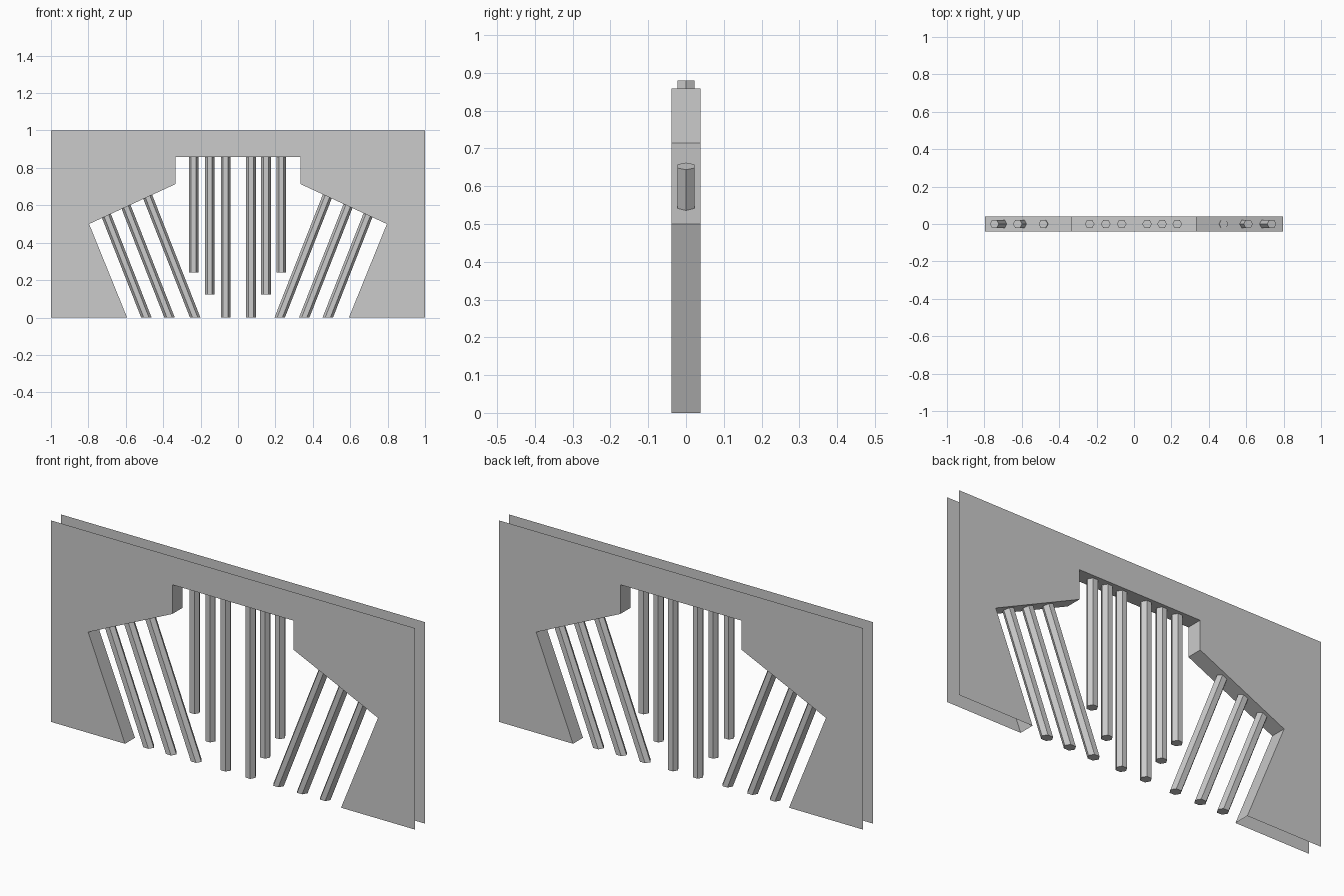
import bpy, math
from mathutils import Vector

if "Cube" in bpy.data.objects:
    bpy.data.objects.remove(bpy.data.objects["Cube"])

HALF = 0.039   # half the gap between the two face sheets
R = 0.026      # rod radius
LEAN = 0.393   # sideways shift per unit height of the slanted rods


def make(name, verts, faces):
    me = bpy.data.meshes.new(name)
    me.from_pydata(verts, [], faces)
    me.update()
    ob = bpy.data.objects.new(name, me)
    bpy.context.collection.objects.link(ob)
    return ob


# stepped opening, left foot to right foot
half = [(0.593, 0), (0.796, 0.5), (0.333, 0.714), (0.333, 0.859)]
opening = [(-x, z) for x, z in half] + half[::-1]
outline = [(-1, 1), (-1, 0)] + opening + [(1, 0), (1, 1)]

# front and back sheets
n = len(outline)
make("front_sheet", [(x, -HALF, z) for x, z in outline], [range(n)])
make("back_sheet", [(x, HALF, z) for x, z in outline], [range(n)[::-1]])

# lining of the opening; the outer edges stay open
m = len(opening)
make("opening_lining",
     [(x, y, z) for y in (-HALF, HALF) for x, z in opening],
     [(i, i + m, i + m + 1, i + 1) for i in range(m - 1)])


def rod(name, x, z0, z1, lean=0.0):
    """Six-sided rod: level foot at z0, square-cut top centred at z1."""
    axis = Vector((lean, 0, 1)).normalized()
    side = Vector((axis.z, 0, -axis.x))
    top = Vector((x + lean * (z1 - z0), 0, z1))
    lower, upper = [], []
    for k in range(6):
        a = k * math.pi / 3
        p = top + side * R * math.cos(a) + Vector((0, R * math.sin(a), 0))
        upper.append(p)
        lower.append(p - axis * ((p.z - z0) / axis.z))
    faces = [(k, (k + 1) % 6, (k + 1) % 6 + 6, k + 6) for k in range(6)]
    make(name, lower + upper, faces + [range(6)[::-1], range(6, 12)])


# hanging rods in the middle
for x, z0 in [(-0.237, 0.24), (-0.151, 0.122), (-0.066, 0),
              (0.07, 0), (0.15, 0.122), (0.231, 0.24)]:
    rod("hanging_rod", x, z0, 0.88)

# slanted rods on both sides
for x in (-0.49, -0.366, -0.229, 0.223, 0.354, 0.48):
    rod("slanted_rod", x, 0, 0.653, math.copysign(LEAN, x))
